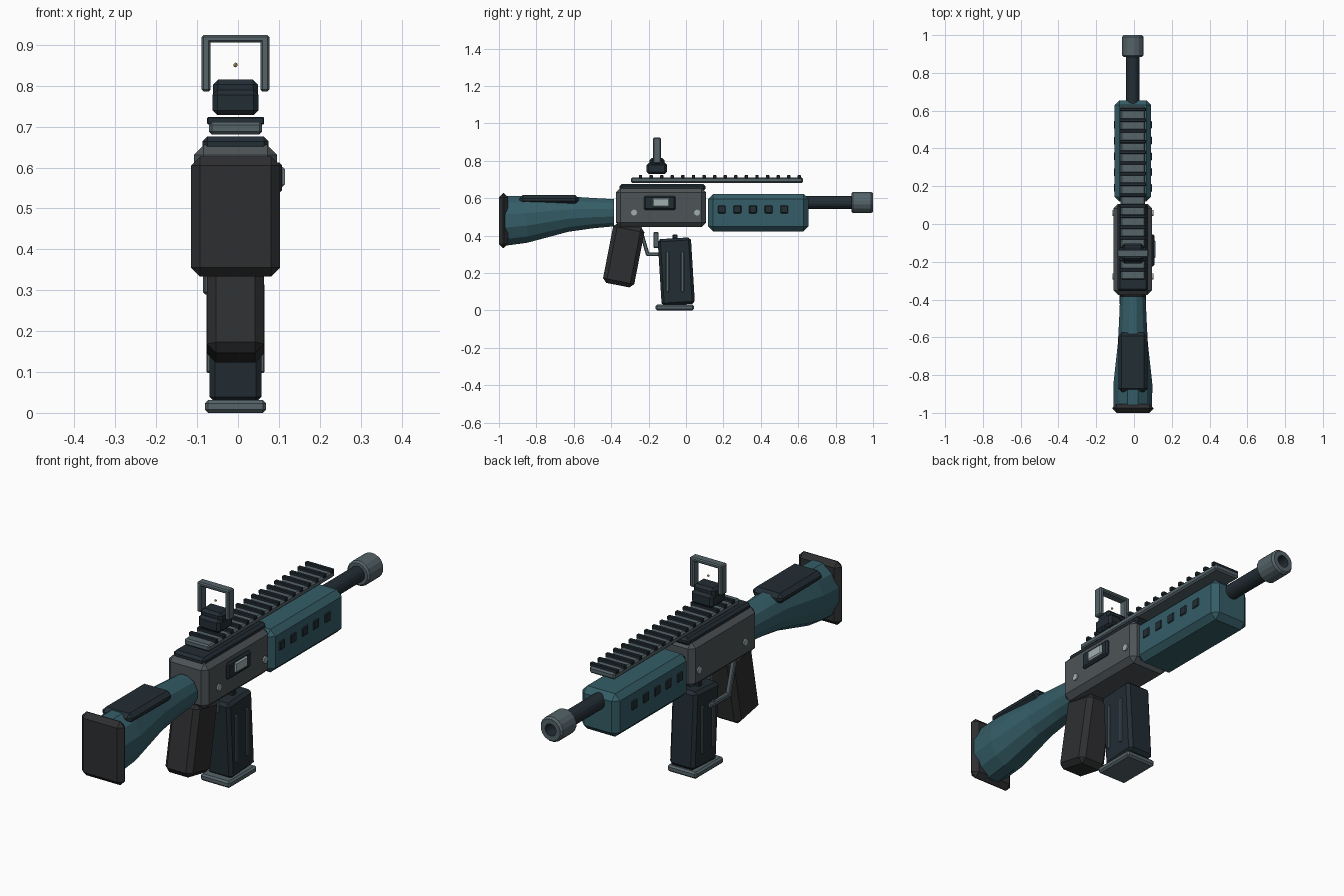
import bpy, bmesh, math
from mathutils import Matrix

if "Cube" in bpy.data.objects:
    bpy.data.objects.remove(bpy.data.objects["Cube"])

CX = -0.006  # centre line of the body


def material(name, r, g, b):
    m = bpy.data.materials.new(name)
    m.diffuse_color = (r, g, b, 1)
    m.use_nodes = True
    m.node_tree.nodes["Principled BSDF"].inputs["Base Color"].default_value = m.diffuse_color
    return m


TEAL = material("teal", 0.035, 0.11, 0.135)
STEEL = material("steel", 0.09, 0.125, 0.14)
BODY = material("body_grey", 0.075, 0.088, 0.095)
NAVY = material("dark_navy", 0.016, 0.026, 0.034)
RUBBER = material("rubber", 0.027, 0.028, 0.03)
LIGHT = material("light_metal", 0.35, 0.42, 0.43)
DOT = material("dot", 0.8, 0.55, 0.2)


def finish(name, bm, mat, bevel=0):
    bmesh.ops.recalc_face_normals(bm, faces=bm.faces)
    me = bpy.data.meshes.new(name)
    bm.to_mesh(me)
    bm.free()
    me.materials.append(mat)
    ob = bpy.data.objects.new(name, me)
    bpy.context.collection.objects.link(ob)
    if bevel:
        mod = ob.modifiers.new("bevel", 'BEVEL')
        mod.width = bevel
        mod.segments = 1
        mod.limit_method = 'ANGLE'
    return ob


def box(name, x, y, z, mat, bevel=0, tilt=0):
    """Box from (min, max) ranges, tilted in the side plane about its centre."""
    bm = bmesh.new()
    size = [r[1] - r[0] for r in (x, y, z)]
    bmesh.ops.create_cube(bm, size=1, matrix=Matrix.Diagonal((*size, 1)))
    ob = finish(name, bm, mat, bevel)
    ob.location = [(r[0] + r[1]) / 2 for r in (x, y, z)]
    ob.rotation_euler.x = math.radians(tilt)
    return ob


def mid(w):
    return (CX - w, CX + w)


def around(c, h):
    return (c - h, c + h)


def loft(name, sections, sides, mat):
    """Elliptical rings (y, centre z, radius x, radius z) skinned along y."""
    bm = bmesh.new()
    rings = []
    for y, zc, rx, rz in sections:
        ring = []
        for i in range(sides):
            a = 2 * math.pi * (i + 0.5) / sides
            ring.append(bm.verts.new((CX + rx * math.cos(a), y, zc + rz * math.sin(a))))
        rings.append(ring)
    for a, b in zip(rings, rings[1:]):
        for i in range(sides):
            j = (i + 1) % sides
            bm.faces.new((a[i], a[j], b[j], b[i]))
    bm.faces.new(rings[0])
    bm.faces.new(rings[-1])
    return finish(name, bm, mat)


# Stock, butt pad and cheek rest
loft("stock", [(-0.97, 0.478, 0.105, 0.137), (-0.85, 0.487, 0.107, 0.13),
               (-0.63, 0.515, 0.082, 0.098), (-0.5, 0.52, 0.075, 0.084),
               (-0.385, 0.522, 0.07, 0.075)], 12, TEAL)
box("butt_pad", mid(0.109), (-1.0, -0.952), (0.333, 0.627), RUBBER, 0.022)
box("cheek_rest", mid(0.077), (-0.89, -0.575), (0.568, 0.617), NAVY, 0.018)

# Receiver with top cover
box("receiver", mid(0.102), (-0.375, 0.107), (0.445, 0.655), BODY, 0.024)
box("receiver_cover", mid(0.081), (-0.355, 0.105), (0.64, 0.676), NAVY, 0.012)
box("port_frame", (0.08, 0.108), (-0.225, -0.055), (0.537, 0.613), NAVY, 0.008)
box("port_bolt", (0.09, 0.115), (-0.18, -0.087), (0.553, 0.602), LIGHT, 0.006)
for i, y in enumerate((-0.278, 0.059)):
    bm = bmesh.new()
    bmesh.ops.create_cone(bm, cap_ends=True, segments=12, radius1=0.016, radius2=0.016, depth=0.216,
                          matrix=Matrix.Translation((CX, y, 0.523)) @ Matrix.Rotation(math.pi / 2, 4, 'Y'))
    finish(f"receiver_pin_{i + 1}", bm, LIGHT)

# Handguard with vent slots on both sides
box("handguard", mid(0.097), (0.118, 0.655), (0.423, 0.622), TEAL, 0.026)
for i in range(5):
    for side, s in (("left", -1), ("right", 1)):
        box(f"vent_{side}_{i + 1}", around(CX + s * 0.09, 0.011), around(0.191 + i * 0.0835, 0.022),
            around(0.54, 0.022), NAVY, 0.005)

# Top rail and teeth
box("rail", mid(0.065), (-0.295, 0.625), (0.681, 0.711), STEEL, 0.007)
for i in range(16):
    box(f"rail_tooth_{i + 1}", mid(0.07), around(-0.243 + i * 0.0566, 0.009), (0.705, 0.724), NAVY, 0.003)

# Barrel and bored muzzle
loft("barrel", [(0.62, 0.577, 0.036, 0.036), (0.92, 0.577, 0.036, 0.036)], 16, NAVY)
loft("muzzle", [(y, 0.577, r, r) for y, r in ((0.885, 0.05), (0.893, 0.058), (0.99, 0.058),
                                             (1.0, 0.05), (1.0, 0.028))], 16, STEEL).data.polygons[-1].material_index = 0
bm = bmesh.new()
bm.from_mesh(bpy.data.objects["muzzle"].data)
bm.faces.ensure_lookup_table()
cap = max(bm.faces, key=lambda f: f.calc_center_median().y + (len(f.verts) > 4))
bore = bmesh.ops.extrude_discrete_faces(bm, faces=[cap])["faces"][0]
for v in bore.verts:
    v.co.y -= 0.06
bore.material_index = 1
for e in bore.edges:
    for f in e.link_faces:
        f.material_index = 1
bm.to_mesh(bpy.data.objects["muzzle"].data)
bm.free()
bpy.data.objects["muzzle"].data.materials.append(NAVY)

# Pistol grip
box("grip", mid(0.07), around(-0.333, 0.085), around(0.295, 0.163), RUBBER, 0.022, -11)

# Magazine with ribs, base plate and feed tab
box("magazine", mid(0.064), around(-0.052, 0.089), around(0.208, 0.178), NAVY, 0.014, 3.5)
box("magazine_base", mid(0.075), (-0.162, 0.043), (0.0, 0.031), STEEL, 0.008)
box("magazine_tab", mid(0.03), around(-0.058, 0.013), (0.37, 0.406), NAVY, 0.004)
for i, y in enumerate((-0.098, -0.018)):
    box(f"magazine_rib_{i + 1}", mid(0.071), around(y, 0.008), (0.098, 0.316), STEEL, 0.003)

# Trigger and guard
box("trigger", around(CX, 0.014), (-0.175, -0.146), (0.333, 0.42), STEEL, 0.005)
path = [(-0.246, 0.44), (-0.205, 0.3), (-0.07, 0.3)]
for i, (a, b) in enumerate(zip(path, path[1:])):
    dy, dz = b[0] - a[0], b[1] - a[1]
    half = math.hypot(dy, dz) / 2 + 0.006
    box(f"trigger_guard_{i + 1}", around(-0.074, 0.011), around((a[0] + b[0]) / 2, half),
        around((a[1] + b[1]) / 2, 0.01), STEEL, 0.004, math.degrees(math.atan2(dz, dy)))

# Sight: base, window frame and aiming dot
box("sight_base", mid(0.056), (-0.21, -0.102), (0.728, 0.79), NAVY, 0.012)
box("sight_housing", mid(0.055), (-0.195, -0.115), (0.74, 0.815), NAVY, 0.012)
for side, s in (("left", -1), ("right", 1)):
    box(f"sight_post_{side}", around(CX + s * 0.072, 0.011), (-0.176, -0.135), (0.786, 0.922), STEEL, 0.005)
box("sight_top_bar", mid(0.083), (-0.176, -0.135), (0.906, 0.924), STEEL, 0.005)
bm = bmesh.new()
bmesh.ops.create_icosphere(bm, subdivisions=1, radius=0.006,
                           matrix=Matrix.Translation((CX, -0.155, 0.851)))
finish("sight_dot", bm, DOT)
